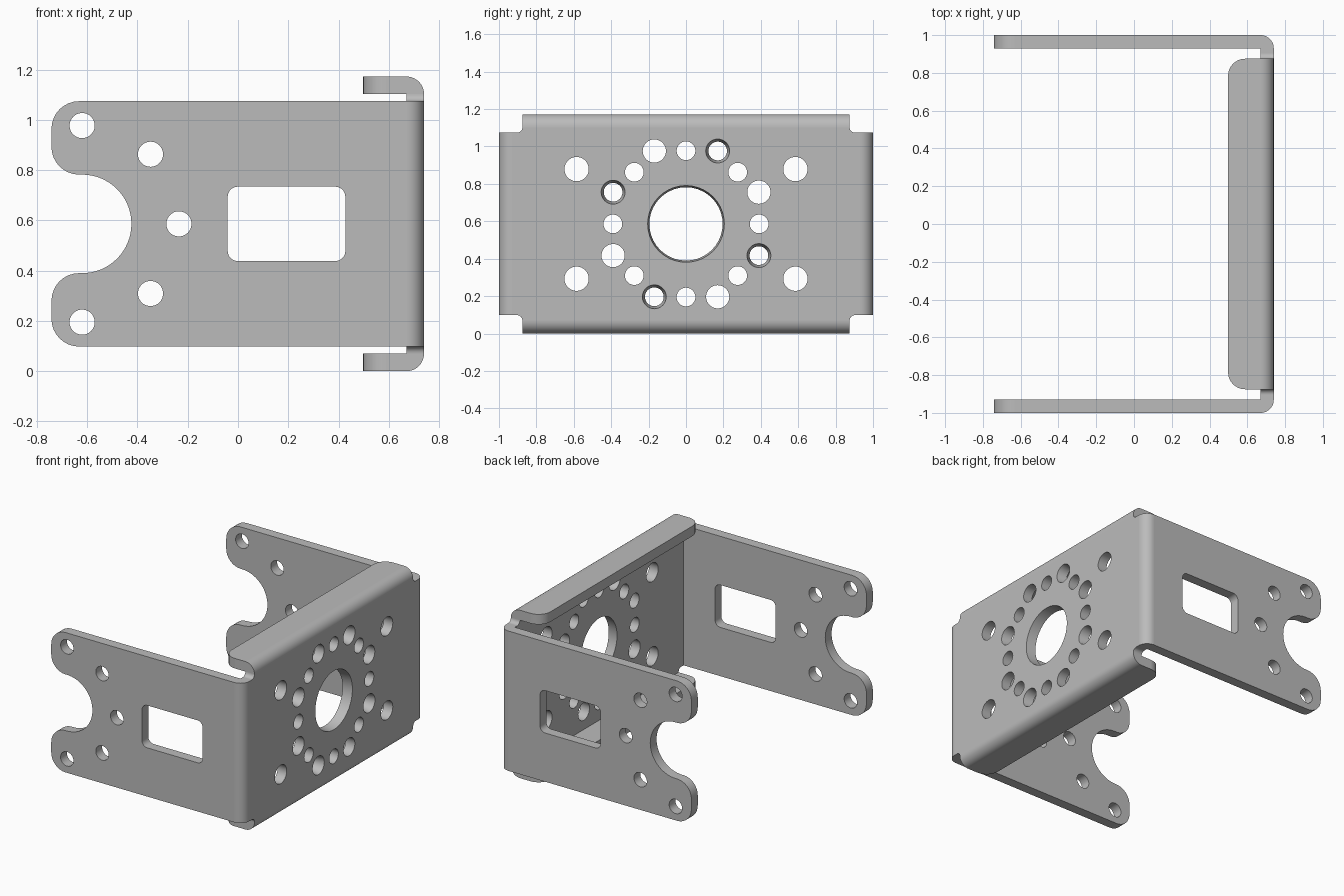
import bpy, bmesh
from math import sin, cos, radians
from mathutils import Vector

cube = bpy.data.objects.get("Cube")
if cube:
    bpy.data.objects.remove(cube, do_unlink=True)

T = 0.07                    # sheet thickness, also the outer bend radius
MID = 0.586                 # height of the centre line
WEB_X, TIP_X = 0.67, -0.742  # inner web plane and arm ends
ARM_Y, ARM_H = 0.93, 0.488   # inner arm plane, half height of arms
LIP_Z, LIP_W = 0.516, 0.875  # inner lip plane, half width of lips

bm = bmesh.new()


def arc(cx, cy, r, start, end, n=8):
    steps = [radians(start + (end - start) * i / n) for i in range(n + 1)]
    return [(cx + r * cos(a), cy + r * sin(a)) for a in steps]


def circle(cx, cy, r):
    return arc(cx, cy, r, 0, 360, 40)[:-1]


def plate(loops, place, is_joint):
    """Sheet from (inner, outer) loops; place(u, v, depth) gives its position."""
    caps = [[], []]
    for pair in loops:
        rings = [[bm.verts.new(place(u, v, d)) for u, v in pts]
                 for pts, d in zip(pair, (0, T))]
        n = len(rings[0])
        for i in range(n):
            j = (i + 1) % n
            for cap, ring in zip(caps, rings):
                cap.append(bm.edges.new((ring[i], ring[j])))
            if len(loops) and not is_joint(pair[0][i], pair[0][j]):
                bm.faces.new((rings[0][i], rings[0][j], rings[1][j], rings[1][i]))
    normal = Vector(place(0, 0, 1)) - Vector(place(0, 0, 0))
    for cap in caps:
        bmesh.ops.triangle_fill(bm, use_beauty=True, edges=cap, normal=normal)


def bend(half, place):
    """Quarter-round fold; place(a, b, along) gives its position."""
    pts = arc(0, 0, T, 0, 90, 12)
    ends = [[bm.verts.new(place(a, b, s)) for a, b in pts] for s in (-half, half)]
    for i in range(len(pts) - 1):
        bm.faces.new((ends[0][i], ends[0][i + 1], ends[1][i + 1], ends[1][i]))
    for ring, s in zip(ends, (-half, half)):
        bm.faces.new([bm.verts.new(place(0, 0, s))] + ring)


def straight(loops):
    return [(p, p) for p in loops]


def near(a, b):
    return abs(abs(a) - b) < 1e-5


# Arm outline: two rounded lobes around a round slot
R, SLOT = 0.11, 0.196
lobe = (arc(TIP_X + R, ARM_H - R, R, 90, 180)
        + arc(TIP_X + R, SLOT + R, R, 180, 270)
        + arc(-0.62, 0, SLOT, 90, 0, 16))
arm = ([(WEB_X, -ARM_H), (WEB_X, ARM_H)] + lobe
       + [(x, -z) for x, z in reversed(lobe[:-1])])

# Arm window and screw holes
wx, wz, wr = 0.193, 0.108, 0.04
window = []
for k, (sx, sz) in enumerate(((1, 1), (-1, 1), (-1, -1), (1, -1))):
    window += arc(wx + sx * 0.194, sz * wz, wr, 90 * k, 90 * k + 90)
arm_holes = [circle(-0.235, 0, 0.05)]
for s in (-1, 1):
    arm_holes += [circle(-0.62, s * 0.391, 0.05), circle(-0.348, s * 0.277, 0.05)]

# Lip outline with rounded free corners
LR, LIP_X = 0.09, 0.498
lip = ([(-LIP_W, WEB_X), (LIP_W, WEB_X)]
       + arc(LIP_W - LR, LIP_X + LR, LR, 0, -90)
       + arc(LR - LIP_W, LIP_X + LR, LR, -90, -180))

# Two arms and two lips with their folds
for s in (-1, 1):
    plate(straight([arm, window] + arm_holes),
          lambda u, v, d: (u, s * (ARM_Y + d), MID + v),
          lambda p, q: near(p[0], WEB_X) and near(q[0], WEB_X))
    bend(ARM_H, lambda a, b, t: (WEB_X + a, s * (ARM_Y + b), MID + t))
    plate(straight([lip]),
          lambda u, v, d: (v, u, MID + s * (LIP_Z + d)),
          lambda p, q: near(p[1], WEB_X) and near(q[1], WEB_X))
    bend(LIP_W, lambda a, b, t: (WEB_X + a, t, MID + s * (LIP_Z + b)))

# Web outline with filleted corner reliefs
f = LIP_Z - ARM_H
quarter = arc(LIP_W + f, LIP_Z, f, 180, 270) + [(ARM_Y, ARM_H)]
half = quarter + [(y, -z) for y, z in reversed(quarter)]
web = half + [(-y, -z) for y, z in half]

# Web holes: centre bore, bolt circle, tapered holes and outer corners
loops = [(web, web), (circle(0, 0, 0.196), circle(0, 0, 0.205))]
for k in range(8):
    a = radians(45 * k)
    loops += straight([circle(0.391 * cos(a), 0.391 * sin(a), 0.05)])
    a += radians(23.5 if k % 2 == 0 else 21.5)
    y, z = 0.425 * cos(a), 0.425 * sin(a)
    tapered = k % 2 == 1
    loops.append((circle(y, z, 0.05 if tapered else 0.062), circle(y, z, 0.064)
                  if tapered else circle(y, z, 0.062)))
for y in (-0.585, 0.585):
    loops += straight([circle(y, z, 0.065) for z in (-0.293, 0.293)])
plate(loops, lambda u, v, d: (WEB_X + d, u, MID + v),
      lambda p, q: (near(p[0], ARM_Y) and near(q[0], ARM_Y))
      or (near(p[1], LIP_Z) and near(q[1], LIP_Z)))

# Weld the folds to the plates
bmesh.ops.remove_doubles(bm, verts=bm.verts, dist=0.0002)
bmesh.ops.recalc_face_normals(bm, faces=bm.faces)
mesh = bpy.data.meshes.new("folded_bracket")
bm.to_mesh(mesh)
bm.free()

grey = bpy.data.materials.new("plain_grey")
grey.use_nodes = True
grey.diffuse_color = (0.5, 0.5, 0.5, 1)
grey.node_tree.nodes["Principled BSDF"].inputs["Base Color"].default_value = (0.5, 0.5, 0.5, 1)
mesh.materials.append(grey)

bracket = bpy.data.objects.new("folded_bracket", mesh)
bpy.context.collection.objects.link(bracket)
bpy.ops.object.select_all(action='DESELECT')
bracket.select_set(True)
bpy.context.view_layer.objects.active = bracket
bpy.ops.object.shade_smooth_by_angle()
# Keep the sheet faces perfectly flat beside the folds
for face in mesh.polygons:
    if max(abs(c) for c in face.normal) > 0.99999:
        face.use_smooth = False
